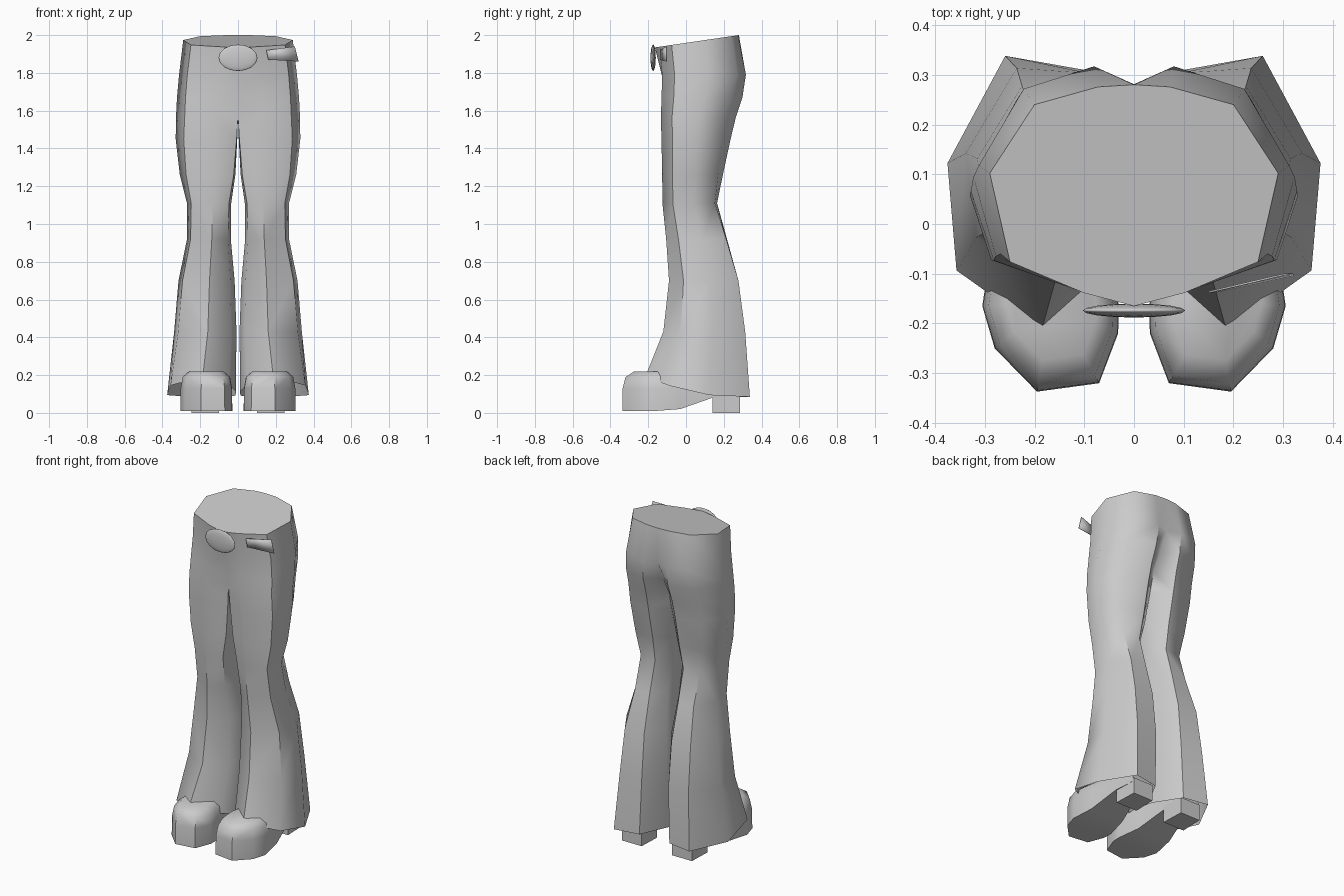
import bpy, math

if "Cube" in bpy.data.objects:
    bpy.data.objects.remove(bpy.data.objects["Cube"])


def make(name, verts, faces, mirror=False, angle=50):
    me = bpy.data.meshes.new(name)
    me.from_pydata(verts, [], faces)
    ob = bpy.data.objects.new(name, me)
    bpy.context.collection.objects.link(ob)
    bpy.ops.object.select_all(action='DESELECT')
    ob.select_set(True)
    bpy.context.view_layer.objects.active = ob
    bpy.ops.object.mode_set(mode='EDIT')
    bpy.ops.mesh.select_all(action='SELECT')
    bpy.ops.mesh.normals_make_consistent(inside=False)
    bpy.ops.object.mode_set(mode='OBJECT')
    bpy.ops.object.shade_smooth_by_angle(angle=math.radians(angle))
    if mirror:
        m = ob.modifiers.new("mirror", 'MIRROR')
        m.use_clip = True
    return ob


# Cross-sections in unit box: front-inner, front, front-outer, outer, back-outer, back, back-inner, inner
HEM = [(.1, .2), (.48, 0), (.95, .22), (1, .61), (.68, 1), (.25, .95), (0, .65), (0, .42)]
CROTCH = [(0, .1), (.35, 0), (.86, .15), (1, .5), (.75, .87), (.27, 1), (0, .76), (0, .45)]
WAIST = [(0, 0), (.35, .06), (.86, .2), (1, .6), (.69, .91), (.25, .99), (0, 1), (0, .5)]


def section(t):
    a, b = (HEM, CROTCH) if t <= 1 else (CROTCH, WAIST)
    t = t if t <= 1 else t - 1
    return [(p[0] + (q[0] - p[0]) * t, p[1] + (q[1] - p[1]) * t) for p, q in zip(a, b)]


# Trousers: z, inner x, outer x, front y, back y, section blend
rows = [(0, .012, .375, -.215, .338, 0), (.43, .008, .338, -.12, .322, .15),
        (.7, .018, .315, -.09, .29, .25), (.92, .038, .27, -.105, .228, .35),
        (1.11, .036, .27, -.125, .172, .5), (1.26, .014, .308, -.126, .20, .7),
        (1.45, .004, .33, -.13, .238, .9), (1.57, 0, .328, -.133, .265, 1),
        (1.67, 0, .323, -.137, .3, 1.3), (1.79, 0, .312, -.145, .32, 1.65),
        (1.96, 0, .29, -.165, .28, 2)]
CR = 7  # crotch row; above it the inner point is dropped
verts, faces, rings = [], [], []
for i, (z, xi, xo, yf, yb, t) in enumerate(rows):
    ring = []
    for u, v in section(t)[:8 if i <= CR else 7]:
        x, y = xi + u * (xo - xi), yf + v * (yb - yf)
        zz = z
        if i == 0:
            zz = .118 - .25 * y + .45 * y * y
        elif i == len(rows) - 1:
            zz = 1.959 + .147 * y
        ring.append(len(verts))
        verts.append((x, y, zz))
    rings.append(ring)
for i in range(len(rings) - 1):
    a, b = rings[i], rings[i + 1]
    n = 8 if i < CR else 6
    for j in range(n):
        k = (j + 1) % 8
        faces.append((a[j], a[k], b[k], b[j]))
faces.append(tuple(rings[-1]))
make("trousers", verts, faces, mirror=True)

# Shoes: outline seen from above, stacked and shrunk towards the top
outline = [(.07, -.32), (.195, -.337), (.28, -.25), (.305, -.165), (.285, -.03), (.25, .14),
           (.24, .28), (.11, .28), (.1, .14), (.06, -.03), (.03, -.165), (.032, -.22)]


def sole(y):
    return .01 + .07 * min(1, max(0, (y + .06) / .2))


verts, faces = [], []
n = len(outline)
for scale, z in ((1, None), (.99, .13), (.91, .19), (.66, .22)):
    for x, y in outline:
        verts.append((.165 + (x - .165) * scale, -.15 + (y + .15) * scale,
                      sole(y) if z is None else z))
for r in range(3):
    for j in range(n):
        k = (j + 1) % n
        faces.append((r * n + j, r * n + k, r * n + n + k, r * n + n + j))
faces.append(tuple(range(3 * n, 4 * n)))
# Sole in strips across the foot so that its bend stays clean
for a, b, c, d in ((0, 1, 2, 11), (11, 2, 3, 10), (10, 3, 4, 9), (9, 4, 5, 8), (8, 5, 6, 7)):
    faces.append((a, b, c, d))
make("shoes", verts, faces, mirror=True)

# Heel blocks
verts = [(x, y, z) for z in (0, .1) for x, y in ((.1, .14), (.245, .14), (.24, .285), (.105, .285))]
faces = [(0, 1, 2, 3), (4, 5, 6, 7)] + [(j, (j + 1) % 4, (j + 1) % 4 + 4, j + 4) for j in range(4)]
make("heels", verts, faces, mirror=True, angle=30)

# Oval belt buckle
bpy.ops.mesh.primitive_uv_sphere_add(segments=16, ring_count=8, location=(0, -.174, 1.88))
buckle = bpy.context.object
buckle.name = "buckle"
buckle.scale = (.103, .014, .07)
bpy.ops.object.shade_smooth()

# Loose belt end
tail = make("belt_end", [(.16, -.135, 1.87), (.32, -.1, 1.86), (.3, -.1, 1.94), (.15, -.135, 1.92)],
            [(0, 1, 2, 3)])
solid = tail.modifiers.new("thickness", 'SOLIDIFY')
solid.thickness = .004
